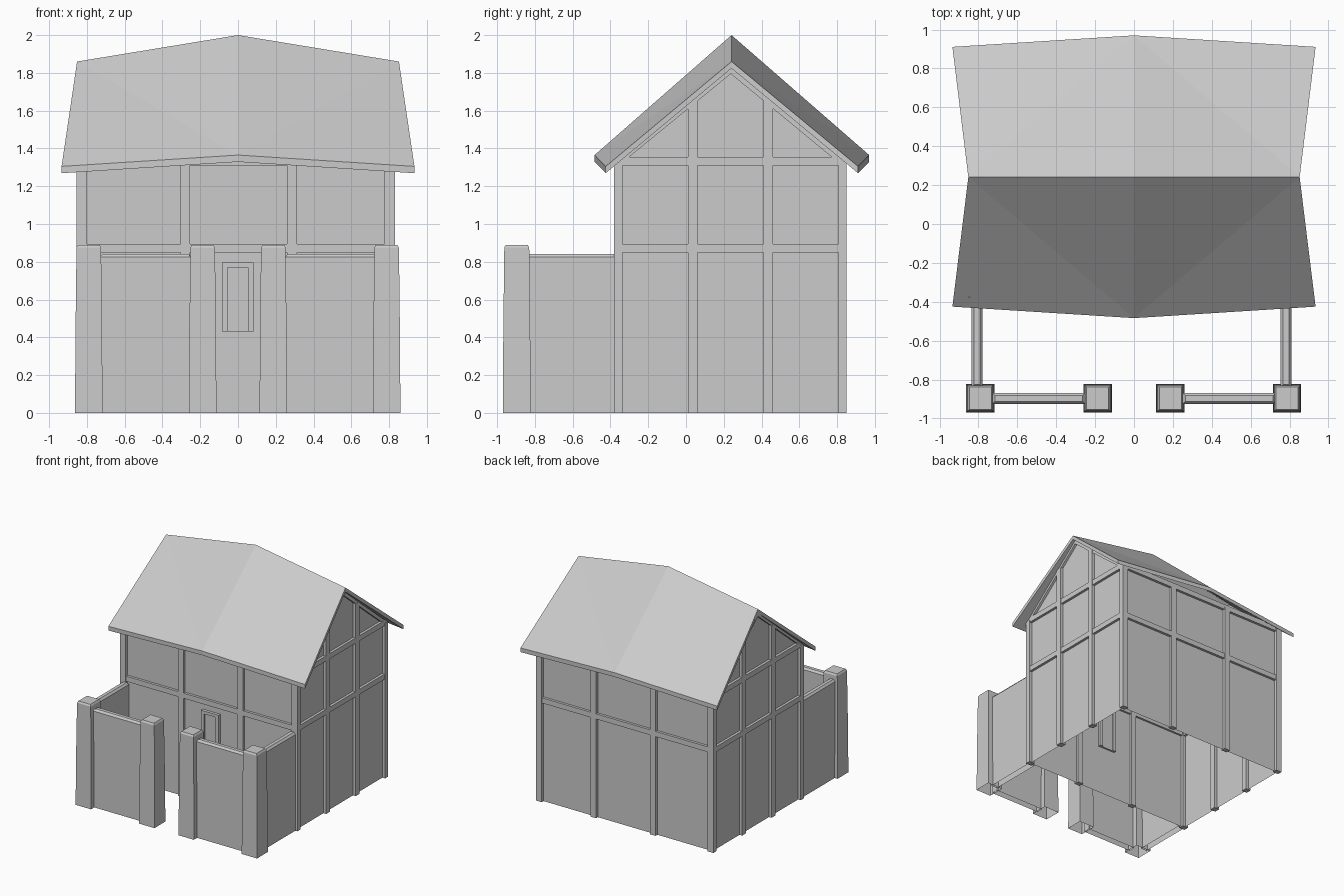
import bpy, bmesh
from mathutils import Vector

if "Cube" in bpy.data.objects:
    bpy.data.objects.remove(bpy.data.objects["Cube"])


def make(name, verts, faces):
    me = bpy.data.meshes.new(name)
    me.from_pydata(verts, [], faces)
    bm = bmesh.new()
    bm.from_mesh(me)
    bmesh.ops.recalc_face_normals(bm, faces=bm.faces)
    bm.to_mesh(me)
    bm.free()
    ob = bpy.data.objects.new(name, me)
    bpy.context.collection.objects.link(ob)
    return ob


def stack(name, rings, bottom=True):
    """Loft of rectangles (x0, x1, y0, y1, z)."""
    v, f = [], []
    for x0, x1, y0, y1, z in rings:
        v += [(x0, y0, z), (x1, y0, z), (x1, y1, z), (x0, y1, z)]
    n = len(rings)
    for r in range(n - 1):
        for i in range(4):
            j = (i + 1) % 4
            f.append((4*r + i, 4*r + j, 4*r + 4 + j, 4*r + 4 + i))
    f.append(tuple(range(4*n - 4, 4*n)))
    if bottom:
        f.append((3, 2, 1, 0))
    return make(name, v, f)


def box(name, x0, x1, y0, y1, z0, z1):
    return stack(name, [(x0, x1, y0, y1, z0), (x0, x1, y0, y1, z1)])


def prism_x(name, profile, x0, x1):
    n = len(profile)
    v = [(x, y, z) for x in (x0, x1) for y, z in profile]
    f = [tuple(range(n)), tuple(range(2*n - 1, n - 1, -1))]
    f += [(i, (i + 1) % n, n + (i + 1) % n, n + i) for i in range(n)]
    return make(name, v, f)


# House extents and ridge
X0, X1, Y0, Y1, YR = -0.855, 0.83, -0.38, 0.85, 0.237
T = 0.05      # timber thickness
IN = 0.025    # wall sits behind the timber face

# Plaster walls: gabled shell, open below and under the roof
prof = [(Y0 + IN, 0), (Y1 - IN, 0), (Y1 - IN, 1.335), (YR, 1.82), (Y0 + IN, 1.335)]
walls = prism_x("house_walls", prof, X0 + IN, X1 - IN)
bm = bmesh.new()
bm.from_mesh(walls.data)
drop = [f for f in bm.faces if abs(f.normal.z) > 0.5]
bmesh.ops.delete(bm, geom=drop, context='FACES')
bm.to_mesh(walls.data)
bm.free()

# Timber posts on the front and back, corners included
for y0, y1 in ((Y0, Y0 + 0.045), (Y1 - 0.042, Y1)):
    for x0, x1 in ((X0, -0.80), (-0.305, -0.253), (0.26, 0.312), (0.775, X1)):
        box("wall_post", x0, x1, y0, y1, 0, 1.33)
    for z in (0.85, 1.31):
        box("long_beam", X0 + 0.003, X1 - 0.003, y0 + 0.003, y1 - 0.003, z, z + 0.045)

# Side timbers: posts, beams and sloping gable beams
for x0, x1 in ((X0, X0 + T), (X1 - T, X1)):
    for y0 in (0.01, 0.41):
        box("gable_post", x0, x1, y0, y0 + T, 0, 1.65)
    for z, e in ((0.85, 0.003), (1.31, 0.02)):
        box("side_beam", x0 + 0.003, x1 - 0.003, Y0 + e, Y1 - e, z, z + 0.045)
    for ye in (Y0, Y1):
        prism_x("gable_beam", [(ye, 1.325), (YR, 1.83), (YR, 1.795), (ye, 1.29)],
                x0 + 0.004, x1 - 0.004)

# Small door window: surround with a recessed pane
for x0, x1, z0, z1 in ((-0.085, -0.055, 0.43, 0.77), (0.052, 0.082, 0.43, 0.77),
                       (-0.085, 0.082, 0.77, 0.795)):
    box("window_surround", x0, x1, Y0, Y0 + 0.05, z0, z1)
box("window_pane", -0.055, 0.052, Y0 + 0.012, Y0 + 0.04, 0.43, 0.77)

# Roof: thick sheet, ridge and eaves raised in the middle
rows = []
for x_r, x_e, z_r, z_e, d in ((-0.852, -0.934, 1.86, 1.305, 0.668),
                              (0, 0, 2.0, 1.365, 0.727),
                              (0.852, 0.934, 1.86, 1.305, 0.668)):
    rows.append([(x_e, YR + 0.006 - d, z_e), (x_r, YR + 0.004, z_r), (x_e, YR + 0.006 + d, z_e)])
top = [p for r in rows for p in r]
verts = top + [(x, y, z - 0.036) for x, y, z in top]
faces = []
for s in (0, 6):                       # end row on each side of the centre row 3..5
    for e in (0, 2):
        tris = [(4, s + 1, 3 + e), (s + 1, s + e, 3 + e)]
        faces += tris + [tuple(i + 9 for i in t) for t in tris]
rim = [0, 1, 2, 5, 8, 7, 6, 3]
for i, a in enumerate(rim):
    b = rim[(i + 1) % 8]
    faces.append((a, b, b + 9, a + 9))
make("roof", verts, faces)


def shrunk(x0, x1, y0, y1, d, z):
    return (x0 + d, x1 - d, y0 + d, y1 - d, z)


# Courtyard wall: tapered pillars with chamfered caps
for cx in (-0.79, -0.187, 0.187, 0.787):
    a = (cx - 0.073, cx + 0.073, -0.97, -0.822)
    stack("courtyard_pillar", [shrunk(*a, d, z) for d, z in
                               ((0, 0), (0.003, 0.45), (0.008, 0.875), (0.016, 0.89))], False)

# Courtyard wall panels with chamfered tops
for a in ((-0.73, -0.25, -0.926, -0.868), (0.25, 0.73, -0.926, -0.868),
          (-0.836, -0.779, -0.84, -0.365), (0.753, 0.811, -0.84, -0.365)):
    stack("courtyard_panel", [shrunk(*a, d, z) for d, z in
                              ((0, 0), (0, 0.825), (0.014, 0.842))], False)
